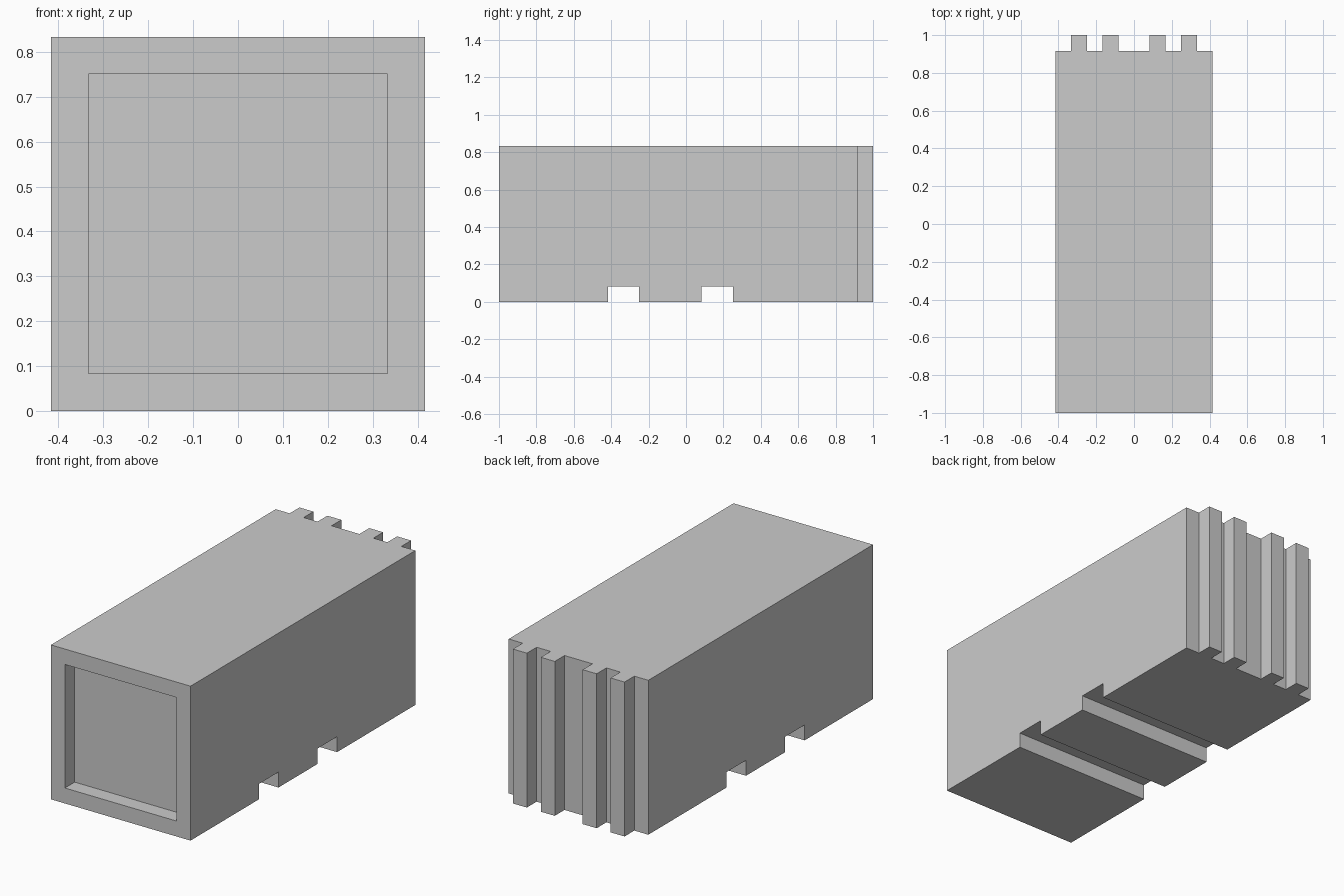
import bpy, bmesh

if "Cube" in bpy.data.objects:
    bpy.data.objects.remove(bpy.data.objects["Cube"])

U = 1 / 12          # modelling grid: the container is 24 x 10 x 10 units
HALF_W, HEIGHT = 5 * U, 10 * U
BACK = 11 * U       # back wall, the door ribs stand out from it


def extrude_x(name, profile, x0, x1):
    """Solid from a closed (y, z) side profile, swept from x0 to x1."""
    bm = bmesh.new()
    face = bm.faces.new([bm.verts.new((x0, y, z)) for y, z in profile])
    ext = bmesh.ops.extrude_face_region(bm, geom=[face])
    moved = [g for g in ext["geom"] if isinstance(g, bmesh.types.BMVert)]
    bmesh.ops.translate(bm, verts=moved, vec=(x1 - x0, 0, 0))
    bmesh.ops.recalc_face_normals(bm, faces=bm.faces)
    mesh = bpy.data.meshes.new(name)
    obj = bpy.data.objects.new(name, mesh)
    bpy.context.collection.objects.link(obj)
    return obj, bm


# Body side profile with two forklift slots in the underside
profile = [(-1, HEIGHT), (-1, 0)]
for a, b in ((-5 * U, -3 * U), (U, 3 * U)):
    profile += [(a, 0), (a, U), (b, U), (b, 0)]
profile += [(BACK, 0), (BACK, HEIGHT)]
body, bm = extrude_x("container_body", profile, -HALF_W, HALF_W)

# Recessed panel in the front end
bm.faces.ensure_lookup_table()
front = min(bm.faces, key=lambda f: f.calc_center_median().y
            if abs(f.normal.y) > 0.9 else 9)
bmesh.ops.inset_region(bm, faces=[front], thickness=U, use_even_offset=True)
ext = bmesh.ops.extrude_face_region(bm, geom=[front])
bmesh.ops.translate(bm, vec=(0, U, 0),
                    verts=[g for g in ext["geom"] if isinstance(g, bmesh.types.BMVert)])
if front.is_valid:
    bm.faces.remove(front)
bmesh.ops.recalc_face_normals(bm, faces=bm.faces)
bm.to_mesh(body.data)
bm.free()

# Full-height door ribs on the back end
rib_profile = [(BACK, 0), (1, 0), (1, HEIGHT), (BACK, HEIGHT)]
for i, x in enumerate((-4, -2, 1, 3)):
    rib, bm = extrude_x(f"door_rib_{i + 1}", rib_profile, x * U, (x + 1) * U)
    bm.to_mesh(rib.data)
    bm.free()
